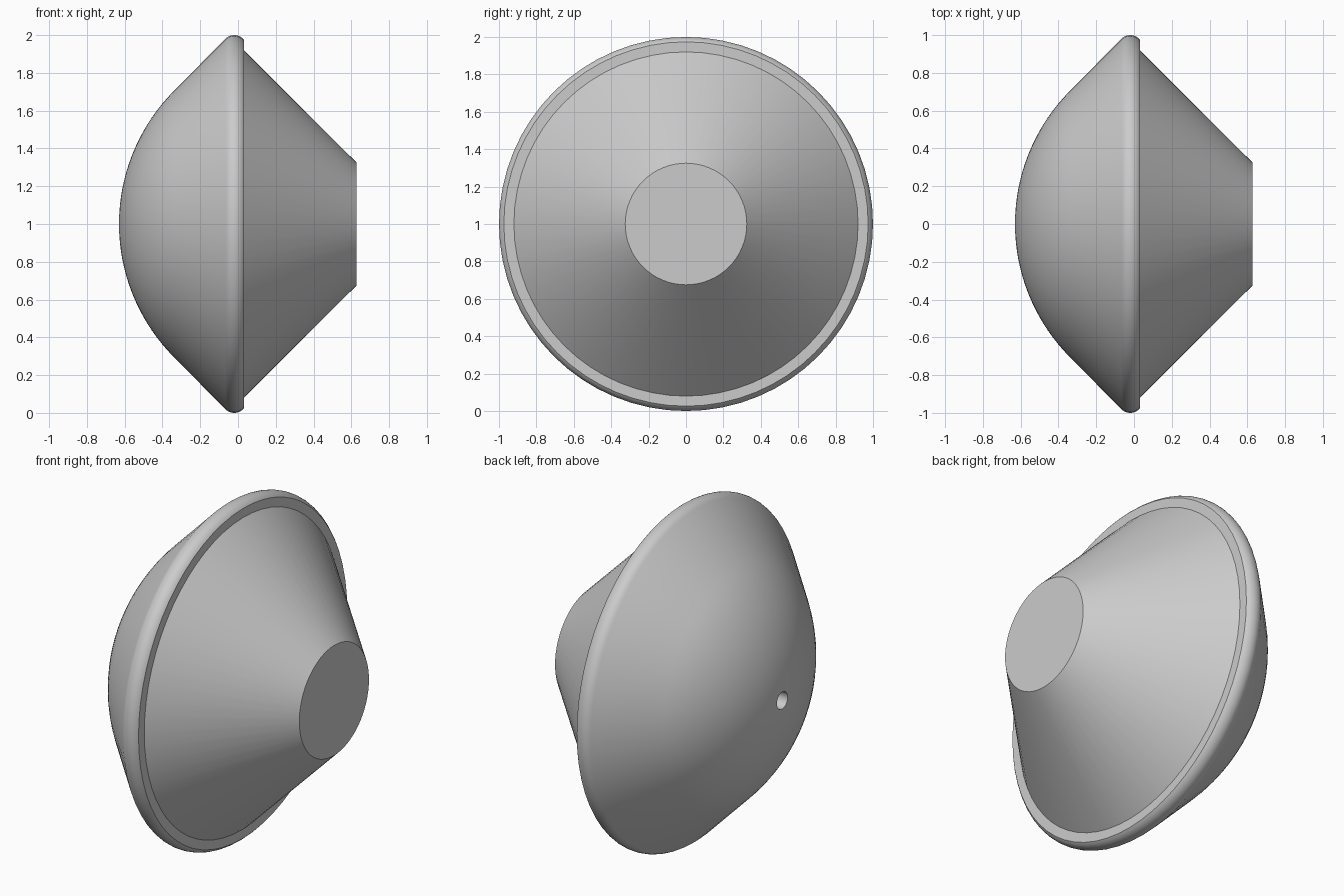
import bpy
import bmesh
from math import sin, cos, radians, sqrt, pi
from mathutils import Vector

cube = bpy.data.objects.get("Cube")
if cube:
    bpy.data.objects.remove(cube, do_unlink=True)

grey = bpy.data.materials.new("plain grey")
grey.use_nodes = True
colour = (0.6, 0.6, 0.6, 1)
grey.diffuse_color = colour
grey.node_tree.nodes["Principled BSDF"].inputs["Base Color"].default_value = colour


def arc(cx, cr, radius, start, end, steps):
    """Profile points on a circle; angles run from the -x direction towards the rim."""
    angles = [radians(start + (end - start) * i / steps) for i in range(steps + 1)]
    return [(cx - radius * cos(a), cr + radius * sin(a)) for a in angles]


def revolve(name, profile, segments=64):
    """Spin an (x, radius) profile around the horizontal x axis at mid height."""
    bm = bmesh.new()
    verts = [bm.verts.new((x, 0, r)) for x, r in profile]
    edges = [bm.edges.new(pair) for pair in zip(verts, verts[1:])]
    bmesh.ops.spin(bm, geom=verts + edges, cent=(0, 0, 0), axis=(1, 0, 0),
                   angle=2 * pi, steps=segments, use_duplicate=False)
    bmesh.ops.remove_doubles(bm, verts=bm.verts, dist=0.0001)
    bmesh.ops.recalc_face_normals(bm, faces=bm.faces)
    mesh = bpy.data.meshes.new(name)
    bm.to_mesh(mesh)
    bm.free()
    mesh.materials.append(grey)
    obj = bpy.data.objects.new(name, mesh)
    obj.location = Vector((0, 0, 1))
    bpy.context.collection.objects.link(obj)
    bpy.ops.object.select_all(action="DESELECT")
    obj.select_set(True)
    bpy.context.view_layer.objects.active = obj
    bpy.ops.object.shade_smooth_by_angle(angle=radians(30))
    return obj


# Domed head: centre hole, spherical cap, straight flank, rounded rim, flat back
hole_radius, hole_floor, back = 0.05, -0.35, 0.032
head = [(hole_floor, 0), (hole_floor, hole_radius)]
head += arc(0.37, 0, 1.0, 2.87, 45, 16)
head += arc(-0.02, 0.935, 0.065, 45, 143.1, 10)
head += [(back, 0)]
revolve("domed_head", head)

# Tapered body set into the back of the head, ending in a flat cap
revolve("tapered_body", [(0.01, 0), (0.01, 0.942), (0.628, 0.325), (0.628, 0)])
